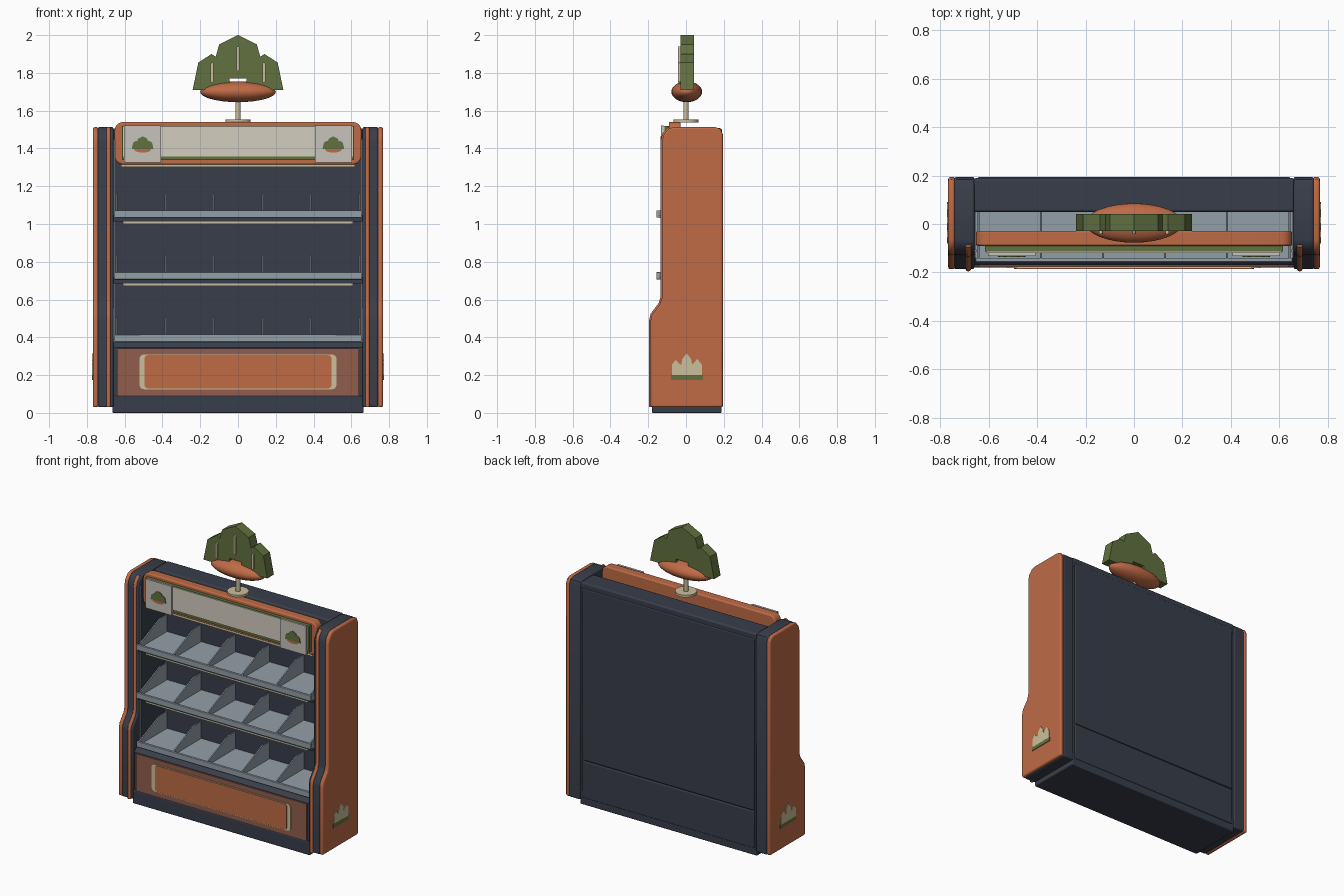
import bpy, bmesh, math
from mathutils import Vector

cube = bpy.data.objects.get("Cube")
if cube:
    bpy.data.objects.remove(cube, do_unlink=True)


def material(name, *rgb):
    m = bpy.data.materials.new(name)
    m.use_nodes = True
    m.diffuse_color = (*rgb, 1)
    m.node_tree.nodes["Principled BSDF"].inputs["Base Color"].default_value = (*rgb, 1)
    return m


ORANGE = material("terracotta", 0.52, 0.145, 0.06)
DARK = material("dark slate", 0.04, 0.048, 0.068)
GREY = material("shelf grey", 0.29, 0.35, 0.39)
GREEN = material("leaf green", 0.12, 0.165, 0.05)
CREAM = material("cream", 0.60, 0.52, 0.33)
WHITE = material("off white", 0.65, 0.61, 0.52)
PALE = material("pale plaque grey", 0.57, 0.54, 0.50)
BROWN = material("muted brown", 0.28, 0.11, 0.07)


def smooth(ob):
    bpy.ops.object.select_all(action='DESELECT')
    ob.select_set(True)
    bpy.context.view_layer.objects.active = ob
    bpy.ops.object.shade_smooth_by_angle(angle=math.radians(35))


def prism(name, pts, axis, a, b, mat, bevel=0):
    """Extrude an outline along x (points y,z) or along y (points x,z)."""
    bm = bmesh.new()
    lay = (lambda p: (a, p[0], p[1])) if axis == 'x' else (lambda p: (p[0], a, p[1]))
    face = bm.faces.new([bm.verts.new(lay(p)) for p in pts])
    ext = bmesh.ops.extrude_face_region(bm, geom=[face])
    shift = Vector((b - a, 0, 0)) if axis == 'x' else Vector((0, b - a, 0))
    bmesh.ops.translate(bm, vec=shift,
                        verts=[v for v in ext["geom"] if isinstance(v, bmesh.types.BMVert)])
    bmesh.ops.recalc_face_normals(bm, faces=bm.faces)
    me = bpy.data.meshes.new(name)
    bm.to_mesh(me)
    bm.free()
    me.materials.append(mat)
    ob = bpy.data.objects.new(name, me)
    bpy.context.collection.objects.link(ob)
    if bevel:
        mod = ob.modifiers.new("soft edges", 'BEVEL')
        mod.width, mod.segments = bevel, 3
        mod.limit_method, mod.angle_limit = 'ANGLE', math.radians(50)
        smooth(ob)
    return ob


def box(name, x0, x1, y0, y1, z0, z1, mat, bevel=0):
    return prism(name, [(x0, z0), (x1, z0), (x1, z1), (x0, z1)], 'y', y0, y1, mat, bevel)


def rounded(x0, x1, z0, z1, r, n=5):
    """Outline of a rounded rectangle."""
    pts = []
    corners = [(x1 - r, z1 - r), (x0 + r, z1 - r), (x0 + r, z0 + r), (x1 - r, z0 + r)]
    for k, (cx, cz) in enumerate(corners):
        for i in range(n + 1):
            t = math.pi / 2 * (k + i / n)
            pts.append((cx + r * math.cos(t), cz + r * math.sin(t)))
    return pts


def finish(name, mat):
    ob = bpy.context.object
    ob.name = name
    ob.data.materials.append(mat)
    smooth(ob)
    return ob


def cylinder(name, r, z0, z1, mat):
    bpy.ops.mesh.primitive_cylinder_add(vertices=24, radius=r, depth=z1 - z0,
                                        location=(0, 0, (z0 + z1) / 2))
    return finish(name, mat)


# Side cheeks: S-curved front edge, rounded top
front_edge = [(-0.187, 0.03), (-0.187, 0.49), (-0.18, 0.52), (-0.138, 0.575), (-0.127, 0.61),
              (-0.127, 1.44), (-0.117, 1.475), (-0.09, 1.505), (-0.065, 1.513)]
cheek = front_edge + [(0.155, 1.513), (0.183, 1.503), (0.195, 1.475), (0.195, 0.03)]
humps = [(-0.075, 0.2), (-0.075, 0.255), (-0.055, 0.28), (-0.03, 0.255), (-0.025, 0.255),
         (-0.02, 0.285), (0.003, 0.315), (0.027, 0.285), (0.032, 0.255), (0.06, 0.285),
         (0.085, 0.255), (0.085, 0.2)]
for s, side in ((1, "left"), (-1, "right")):
    prism(side + "_outer_cheek", cheek, 'x', s * 0.74, s * 0.768, ORANGE, 0.01)
    prism(side + "_inner_cheek", cheek, 'x', s * 0.66, s * 0.742, DARK, 0.008)
    prism(side + "_side_picture", humps, 'x', s * 0.766, s * 0.772, CREAM)
    prism(side + "_side_picture_ground",
          [(-0.08, 0.175), (0.09, 0.175), (0.09, 0.203), (-0.08, 0.203)],
          'x', s * 0.766, s * 0.772, GREEN)
    # Trim tube running down the front edge
    cu = bpy.data.curves.new(side + "_front_trim", 'CURVE')
    cu.dimensions, cu.bevel_depth, cu.bevel_resolution = '3D', 0.012, 3
    cu.use_fill_caps = True
    sp = cu.splines.new('POLY')
    sp.points.add(len(front_edge) - 2)
    for p, (y, z) in zip(sp.points, front_edge[:-1]):
        p.co = (s * 0.685, y + 0.003, z, 1)
    cu.materials.append(ORANGE)
    bpy.context.collection.objects.link(bpy.data.objects.new(side + "_front_trim", cu))
    box(side + "_shelf_upright", s * 0.65, s * 0.661, -0.115, -0.105, 0.36, 1.45, GREY)

# Carcass: plinth, lower cabinet, back, top
box("plinth", -0.665, 0.665, -0.18, 0.188, 0, 0.09, DARK, 0.006)
prism("lower_cabinet", [(-0.17, 0.08), (-0.17, 0.345), (-0.14, 0.375), (0.17, 0.375), (0.17, 0.08)],
      'x', -0.66, 0.66, DARK)
box("back_wall", -0.662, 0.662, 0.15, 0.186, 0.03, 1.5, DARK)
box("back_upper_panel", -0.645, 0.645, 0.18, 0.195, 0.305, 1.47, DARK, 0.006)
box("back_lower_panel", -0.645, 0.645, 0.18, 0.195, 0.05, 0.3, DARK, 0.006)
box("top_cover", -0.662, 0.662, 0.05, 0.19, 1.44, 1.507, DARK, 0.01)

# Lower front panel with a framed centre
box("front_panel", -0.64, 0.64, -0.178, -0.165, 0.09, 0.342, BROWN)
prism("front_panel_frame", rounded(-0.522, 0.522, 0.125, 0.31, 0.025), 'y', -0.182, -0.177, CREAM)
prism("front_panel_centre", rounded(-0.495, 0.495, 0.129, 0.306, 0.02), 'y', -0.185, -0.18, ORANGE)

# Three shelves with sloped dividers and light strips
for i, z in enumerate((0.415, 0.745, 1.072)):
    n = "shelf_%d_" % (i + 1)
    box(n + "tray", -0.658, 0.658, -0.14, 0.152, z - 0.04, z - 0.025, GREY)
    box(n + "lip", -0.655, 0.655, -0.157, -0.14, z - 0.038, z, GREY, 0.003)
    box(n + "underside", -0.658, 0.658, -0.125, 0.152, z - 0.06, z - 0.04, DARK)
    if i:
        box(n + "light_strip", -0.61, 0.61, -0.12, -0.105, z - 0.072, z - 0.06, CREAM)
    fin = [(-0.14, z - 0.03), (-0.14, z), (0.06, z + 0.085), (0.085, z + 0.09),
           (0.152, z + 0.09), (0.152, z - 0.03)]
    for k in range(6):
        x = -0.642 + k * 0.2568
        prism(n + "divider_%d" % (k + 1), fin, 'x', x - 0.004, x + 0.004, GREY)

# Plant outline, used for the topper and its small copies
half = [(0.24, 1.71), (0.21, 1.855), (0.14, 1.90), (0.118, 1.885), (0.1, 1.95)]
plant = half + [(0, 2.0)] + [(-x, z) for x, z in reversed(half)]
notch = [(-0.045, 1.71), (-0.045, 1.77), (0.045, 1.77), (0.045, 1.71)]

# Header sign
prism("header_board", rounded(-0.653, 0.653, 1.315, 1.54, 0.045), 'y', -0.09, -0.028, ORANGE, 0.008)
box("header_green_edge", -0.615, 0.615, -0.113, -0.088, 1.34, 1.518, GREEN)
box("header_panel", -0.61, 0.61, -0.12, -0.11, 1.358, 1.515, WHITE)
box("header_light_strip", -0.62, 0.62, -0.085, -0.07, 1.302, 1.316, CREAM)
for s, side in ((1, "left"), (-1, "right")):
    cx = s * 0.505
    box(side + "_plaque", cx - 0.098, cx + 0.098, -0.132, -0.118, 1.325, 1.522, PALE)
    prism(side + "_plaque_root",
          [(cx + 0.045 * math.cos(t * math.pi / 8), 1.395 + 0.017 * math.sin(t * math.pi / 8))
           for t in range(16)], 'y', -0.134, -0.13, ORANGE)
    prism(side + "_plaque_leaves",
          [(cx + x * 0.24, 1.397 + (z - 1.71) * 0.23) for x, z in plant],
          'y', -0.136, -0.131, GREEN)

# Topper on a pole
cylinder("topper_base", 0.067, 1.537, 1.552, CREAM)
cylinder("topper_pole", 0.014, 1.55, 1.67, CREAM)
bpy.ops.mesh.primitive_uv_sphere_add(segments=32, ring_count=16, radius=1, location=(0, 0.004, 1.7))
bpy.context.object.scale = (0.2, 0.081, 0.055)
finish("topper_root", ORANGE)
prism("topper_leaves", plant + notch, 'y', -0.028, 0.042, GREEN)
for name, x, z0, z1 in (("centre", 0, 1.81, 1.94), ("left", 0.137, 1.75, 1.855),
                        ("right", -0.137, 1.75, 1.855)):
    prism("leaf_vein_" + name, rounded(x - 0.008, x + 0.008, z0, z1, 0.007),
          'y', -0.042, -0.026, CREAM)
